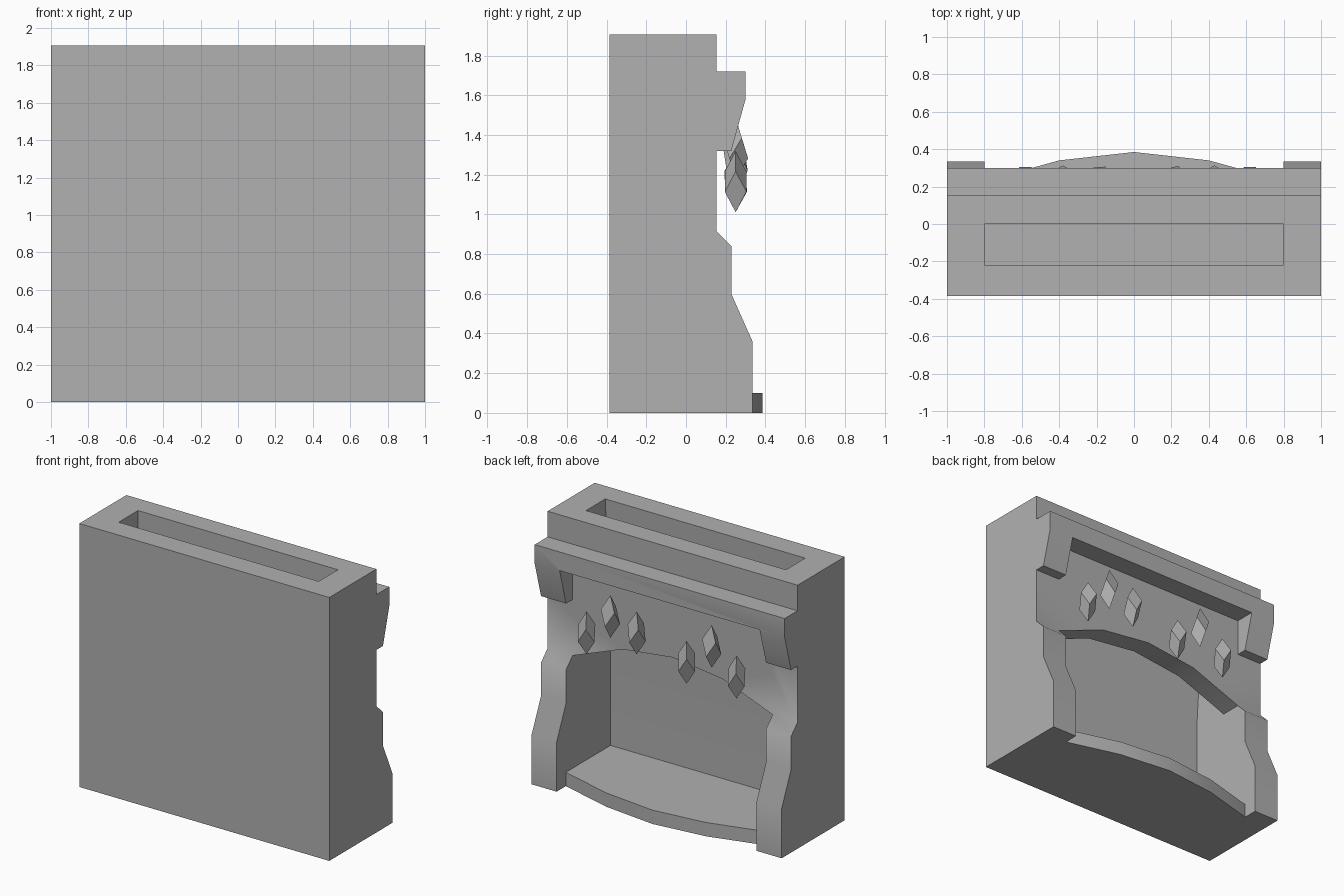
import bpy, bmesh, math
from mathutils import Matrix, Vector

if "Cube" in bpy.data.objects:
    bpy.data.objects.remove(bpy.data.objects["Cube"])

grey = bpy.data.materials.new("stone")
grey.diffuse_color = (.44, .44, .44, 1)
grey.use_nodes = True
grey.node_tree.nodes["Principled BSDF"].inputs["Base Color"].default_value = grey.diffuse_color


def add_mesh(name, bm):
    bmesh.ops.recalc_face_normals(bm, faces=bm.faces)
    me = bpy.data.meshes.new(name)
    bm.to_mesh(me)
    bm.free()
    me.materials.append(grey)
    ob = bpy.data.objects.new(name, me)
    bpy.context.collection.objects.link(ob)
    return ob


def prism(name, points, axis, a, b):
    """Extrude a 2D outline along an axis from a to b."""
    place = {'x': lambda p, q, t: (t, p, q),
             'y': lambda p, q, t: (p, t, q),
             'z': lambda p, q, t: (p, q, t)}[axis]
    bm = bmesh.new()
    face = bm.faces.new([bm.verts.new(place(p, q, a)) for p, q in points])
    new = bmesh.ops.extrude_face_region(bm, geom=[face])['geom']
    shift = Vector(place(0, 0, b - a))
    for v in new:
        if isinstance(v, bmesh.types.BMVert):
            v.co += shift
    return add_mesh(name, bm)


def combine(target, tool, operation):
    mod = target.modifiers.new(operation, 'BOOLEAN')
    mod.operation = operation
    mod.solver = 'EXACT'
    mod.object = tool
    bpy.context.view_layer.objects.active = target
    bpy.ops.object.modifier_apply(modifier=mod.name)
    bpy.data.objects.remove(tool)


# Whole side profile: back slab, legs, brackets and mantel
side = [(-.385, 0), (.335, 0), (.335, .36), (.228, .6), (.228, .84), (.153, .915),
        (.153, 1.32), (.228, 1.32), (.3, 1.58), (.3, 1.72), (.153, 1.72),
        (.153, 1.905), (-.385, 1.905)]
body = prism("fireplace_body", side, 'x', -1, 1)

# Firebox and flue, narrowing towards the top
flue = [(-.28, .1), (0, .1), (0, 2.0), (-.22, 2.0), (-.22, 1.9), (-.28, 1.0)]
combine(body, prism("flue_cutter", flue, 'x', -.8, .8), 'DIFFERENCE')

# Arched opening between the legs
arch = [(-.8, -.5), (.8, -.5), (.8, .915), (.4, 1.067), (0, 1.115),
        (-.4, 1.067), (-.8, .915)]
combine(body, prism("arch_cutter", arch, 'y', -.05, 1), 'DIFFERENCE')

# Space between the mantel brackets
gap = [(.153, 1.2), (1, 1.2), (1, 1.585), (.153, 1.585)]
combine(body, prism("gap_cutter", gap, 'x', -.8, .8), 'DIFFERENCE')

# Bowed hearth
hearth = [(-.8, -.05), (.8, -.05), (.8, .23), (.4, .34), (0, .385),
          (-.4, .34), (-.8, .23)]
combine(body, prism("hearth", hearth, 'z', 0, .1), 'UNION')

# Soft shading over the shallow bends
bpy.ops.object.select_all(action='DESELECT')
body.select_set(True)
bpy.context.view_layer.objects.active = body
bpy.ops.object.shade_smooth_by_angle(angle=math.radians(50))

# Hanging ornaments: cubes stood on a corner and stretched
ornaments = [(.62, 1.165, -45), (.43, 1.333, -15), (.22, 1.27, -30),
             (-.18, 1.165, -40), (-.38, 1.333, -15), (-.58, 1.165, -45)]
upright = Vector((1, 1, 1)).rotation_difference(Vector((0, 0, 1))).to_matrix().to_4x4()
for x, z, yaw in ornaments:
    bm = bmesh.new()
    bmesh.ops.create_cube(bm, size=1)
    bm.transform(Matrix.Translation((x, .25, z))
                 @ Matrix.Rotation(math.radians(yaw), 4, 'Z')
                 @ Matrix.Diagonal((.077, .077, .178, 1)) @ upright)
    add_mesh("ornament", bm)
